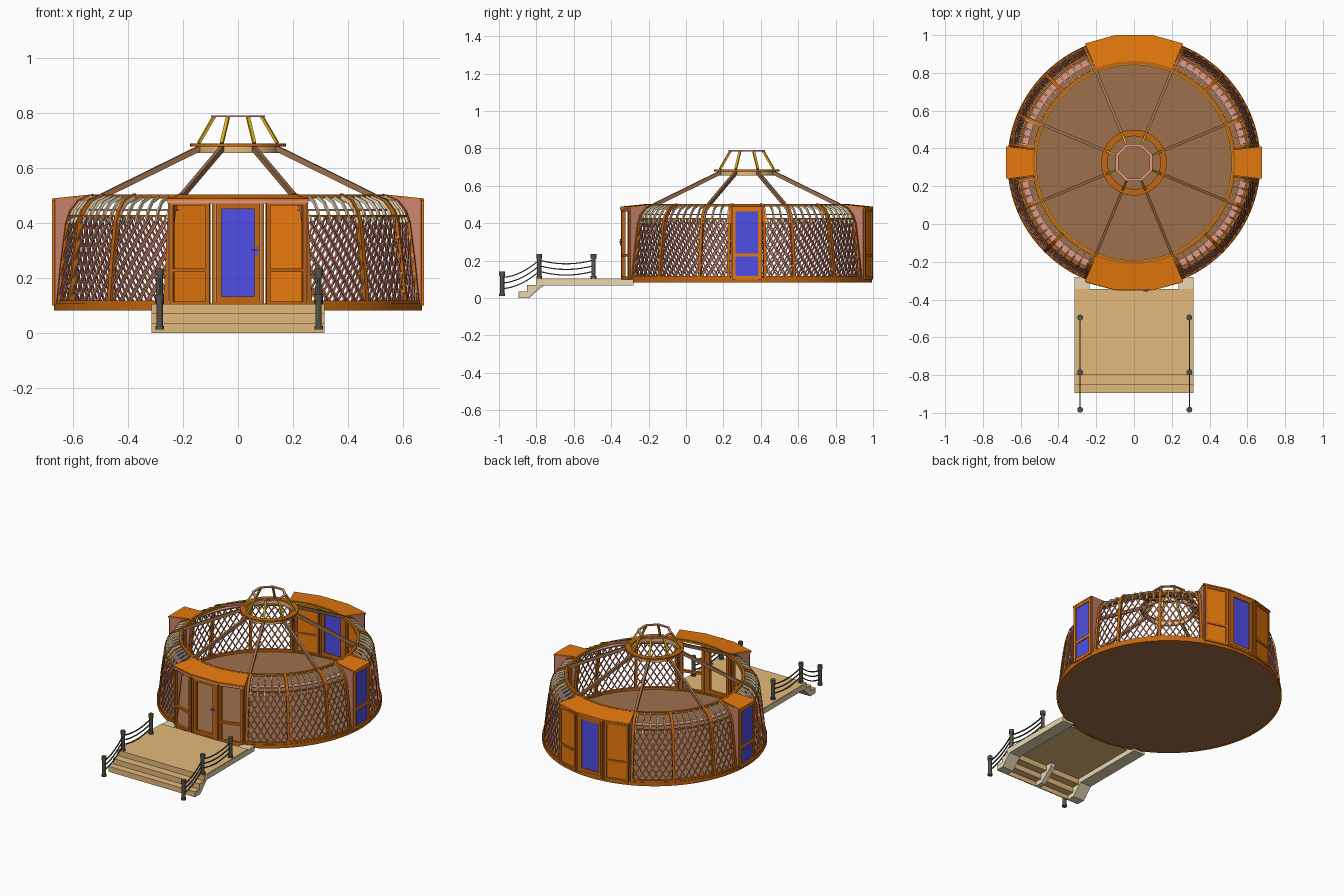
import bpy, bmesh, math
from mathutils import Vector

if "Cube" in bpy.data.objects:
    bpy.data.objects.remove(bpy.data.objects["Cube"])

CX, CY = 0.0, 0.325          # centre of the round house
V = Vector

def mat(name, r, g, b):
    m = bpy.data.materials.new(name)
    lin = lambda c: ((c / 255 + 0.055) / 1.055) ** 2.4 if c > 10 else c / 255 / 12.92
    m.diffuse_color = (lin(r), lin(g), lin(b), 1)
    m.use_nodes = True
    m.node_tree.nodes["Principled BSDF"].inputs["Base Color"].default_value = m.diffuse_color
    return m

ORANGE = mat("orange wood", 233, 122, 14)
FRAME = mat("dark orange wood", 196, 102, 16)
TERRA = mat("terracotta", 205, 132, 110)
PINK = mat("pink", 243, 160, 140)
BROWN = mat("floor brown", 158, 112, 75)
TAN = mat("deck tan", 228, 186, 124)
BEIGE = mat("beige", 240, 225, 184)
BLUE = mat("blue glass", 78, 78, 230)
GRAY = mat("dark gray", 84, 84, 74)
YELLOW = mat("yellow", 222, 176, 22)

def polar(az, r, z):
    a = math.radians(az)
    return V((CX + r * math.cos(a), CY + r * math.sin(a), z))

def sweep(bm, pts, w, d, out=None, closed=False):
    """Rectangular bar along points; d is measured along out (default: away from the centre)."""
    n, rings = len(pts), []
    for i, p in enumerate(pts):
        a = pts[(i - 1) % n] if closed or i else p
        b = pts[(i + 1) % n] if closed or i < n - 1 else p
        t = (b - a).normalized()
        o = V(out) if out else V((p.x - CX, p.y - CY, 0)).normalized()
        s = t.cross(o).normalized()
        o = s.cross(t)
        rings.append([bm.verts.new(p + s * w / 2 * i1 + o * d / 2 * j1)
                      for i1, j1 in ((1, 1), (1, -1), (-1, -1), (-1, 1))])
    for i in range(n if closed else n - 1):
        A, B = rings[i], rings[(i + 1) % n]
        for k in range(4):
            bm.faces.new((A[k], A[(k + 1) % 4], B[(k + 1) % 4], B[k]))
    if not closed:
        bm.faces.new(rings[0])
        bm.faces.new(rings[-1][::-1])

def prism(bm, pts, vec):
    """Solid from a flat outline pushed along vec."""
    lo = [bm.verts.new(p) for p in pts]
    hi = [bm.verts.new(p + V(vec)) for p in pts]
    bm.faces.new(lo)
    bm.faces.new(hi[::-1])
    for i in range(len(pts)):
        j = (i + 1) % len(pts)
        bm.faces.new((lo[i], lo[j], hi[j], hi[i]))

def ring(bm, r, z, w, d, n=72, a0=0):
    sweep(bm, [polar(a0 + 360 * i / n, r, z) for i in range(n)], w, d, closed=True)

def cyl(bm, x, y, z0, z1, r, n=12):
    prism(bm, [V((x + r * math.cos(2 * math.pi * i / n), y + r * math.sin(2 * math.pi * i / n), z0))
               for i in range(n)], (0, 0, z1 - z0))

def finish(name, bm, material, smooth=False):
    bmesh.ops.recalc_face_normals(bm, faces=bm.faces[:])
    me = bpy.data.meshes.new(name)
    bm.to_mesh(me)
    bm.free()
    ob = bpy.data.objects.new(name, me)
    me.materials.append(material)
    bpy.context.collection.objects.link(ob)
    if smooth:
        bpy.ops.object.select_all(action='DESELECT')
        ob.select_set(True)
        bpy.context.view_layer.objects.active = ob
        bpy.ops.object.shade_smooth_by_angle(angle=math.radians(32))
    return ob

# wall profile (radius, height) and radius lookup
PROF = [(.658, .10), (.642, .26), (.624, .40), (.61, .44), (.583, .475), (.53, .497)]

def wall_r(z):
    for (r0, z0), (r1, z1) in zip(PROF, PROF[1:]):
        if z <= z1:
            return r0 + (r1 - r0) * (z - z0) / (z1 - z0)
    return PROF[-1][0]

# round floor: brown top and bottom, orange rim
bm = bmesh.new()
cyl(bm, CX, CY, .083, .1, .655, 96)
finish("floor", bm, BROWN, True)
bm = bmesh.new()
ring(bm, .662, .094, .024, .016, 96)
finish("floor_rim", bm, FRAME, True)

# four lattice wall sections between the bays
S0, S1 = 7.5, 67.5
sections = [(S0, S1), (180 - S1, 180 - S0), (180 + S0, 180 + S1), (360 - S1, 360 - S0)]
inner, outer, ribs = bmesh.new(), bmesh.new(), bmesh.new()
rails, rafters, cornice = bmesh.new(), bmesh.new(), bmesh.new()
Z0, Z1, SHIFT, STEP = .105, .425, 17, 3.5
for a0, a1 in sections:
    for bmx, sgn, off in ((outer, 1, .003), (inner, -1, -.003)):
        for k in range(-5, 24):
            start = a0 + k * STEP + (0 if sgn > 0 else STEP / 2)
            t0, t1 = sorted(((a0 - start) / (sgn * SHIFT), (a1 - start) / (sgn * SHIFT)))
            t0, t1 = max(0, t0), min(1, t1)
            if t1 - t0 < .08:
                continue
            pts = []
            for i in range(5):
                t = t0 + (t1 - t0) * i / 4
                z = Z0 + (Z1 - Z0) * t
                pts.append(polar(start + sgn * SHIFT * t, wall_r(z) + off, z))
            sweep(bmx, pts, .0065, .005)
    # thick curved ribs
    flip = a0 % 180 > 15
    for q in (1, 15, 37.5, 59.3):
        az = a1 - q if flip else a0 + q
        sweep(ribs, [polar(az, r, z) for r, z in PROF], .016, .02)
    # short bent rafters under the top ring
    for i in range(15):
        az = a0 + (i + .5) * (a1 - a0) / 15
        sweep(rafters, [polar(az, r, z) for r, z in PROF[2:]], .007, .012)
    arc = lambda r, z: [polar(a0 + (a1 - a0) * i / 16, r, z) for i in range(17)]
    sweep(rails, arc(wall_r(.425), .425), .008, .014)
    sweep(rails, arc(wall_r(.11), .112), .012, .02)
    sweep(cornice, arc(.585, .447), .006, .036)
finish("lattice_outer", outer, TERRA)
finish("lattice_inner", inner, TERRA)
finish("wall_ribs", ribs, FRAME)
finish("wall_rails", rails, FRAME)
finish("bent_rafters", rafters, BEIGE)
finish("wall_cornice", cornice, PINK)

# ring on top of the walls
bm = bmesh.new()
ring(bm, .53, .497, .014, .016)
finish("wall_top_ring", bm, FRAME)
bm = bmesh.new()
ring(bm, .52, .494, .01, .006)
finish("wall_inner_ring", bm, YELLOW)

# bays: front, back and two sides, as facets around the circle
def facet(frame, fill, p0, p1, z0, z1, fw, rail_z=()):
    u = (p1 - p0).normalized()
    o = V((u.y, -u.x, 0))
    up = lambda p, z: V((p.x, p.y, z))
    for p in (p0 + u * fw / 2, p1 - u * fw / 2):
        sweep(frame, [up(p, z0), up(p, z1)], fw, .02, o)
    for z in (z0 + fw / 2, z1 - fw / 2, *rail_z):
        sweep(frame, [up(p0 + u * fw, z), up(p1 - u * fw, z)], fw, .018, o)
    if fill is not None:
        zc = (z0 + z1) / 2
        sweep(fill, [up(p0 + u * fw, zc), up(p1 - u * fw, zc)], z1 - z0 - 2 * fw, .006, o)

FULL, SLIM = (-22, -8.4, 8.4, 22), (-7, 7)
for name, azc, angs in (("front", 270, FULL), ("back", 90, FULL), ("right", 0, SLIM), ("left", 180, SLIM)):
    frame, glass, panel, cheek, roof = (bmesh.new() for _ in range(5))
    corners = [polar(azc + a, .671, 0) for a in angs]
    for i in range(len(corners) - 1):
        p0, p1 = corners[i], corners[i + 1]
        u = (p1 - p0).normalized() * .004
        p0, p1 = p0 + u, p1 - u
        if angs is SLIM:
            facet(frame, glass, p0, p1, .1, .482, .018, (.23,))
        elif i == 1:
            facet(frame, None, p0, p1, .1, .482, .012)
            e = u * 3.5
            facet(frame, glass if name == "back" else None, p0 + e, p1 - e, .113, .47, .02)
        else:
            facet(frame, panel if name == "back" else None, p0, p1, .1, .478, .014, (.228,))
    # side cheeks filling between curved wall and bay front
    for a in (angs[0], angs[-1]):
        az = azc + a
        line = [(.672, .1), (.672, .485), (.53, .497)] + PROF[::-1][1:]
        t = polar(az + 90, .003, 0) - V((CX, CY, 0))
        prism(cheek, [polar(az, r, z) - t for r, z in line], t * 2)
    # sloped roof slab
    k = 1.02
    top = [polar(azc + a * k, .682, .480) for a in angs]
    n = 6
    ins = [polar(azc + angs[-1] + (angs[0] - angs[-1]) * i / n, .528, .495) for i in range(n + 1)]
    prism(roof, top + ins, (0, 0, .009))
    finish(name + "_bay_frame", frame, FRAME if angs is FULL else ORANGE)
    finish(name + "_bay_cheeks", cheek, TERRA)
    finish(name + "_bay_roof", roof, ORANGE)
    for bmx, nm, m in ((glass, "_bay_glass", BLUE), (panel, "_bay_panels", ORANGE)):
        if bmx.verts:
            finish(name + nm, bmx, m)
        else:
            bmx.free()

# pink strip over the front doors and blue door handle
bm = bmesh.new()
for a, b in zip(FULL, FULL[1:]):
    sweep(bm, [polar(270 + a, .679, .476), polar(270 + b, .679, .476)], .010, .010)
finish("front_header_strip", bm, PINK)
bm = bmesh.new()
sweep(bm, [V((.068, -.348, .28)), V((.068, -.348, .315))], .007, .008, (0, -1, 0))
sweep(bm, [V((.075, -.354, .3)), V((.05, -.354, .3))], .006, .006, (0, -1, 0))
finish("door_handle", bm, BLUE)

# roof poles, crown ring and lantern
poles, struts = bmesh.new(), bmesh.new()
for i in range(8):
    az = 22.5 + 45 * i
    sweep(poles, [polar(az, .535, .497), polar(az, .15, .672)], .015, .02)
    sweep(struts, [polar(az, .155, .69), polar(az, .094, .787)], .012, .01)
finish("roof_poles", poles, BROWN)
finish("lantern_struts", struts, YELLOW)
bm = bmesh.new()
ring(bm, .157, .683, .01, .034, 48)
finish("crown_ring", bm, FRAME, True)
bm = bmesh.new()
ring(bm, .147, .667, .026, .012, 48)
finish("crown_band", bm, TAN, True)
bm = bmesh.new()
ring(bm, .098, .788, .007, .016, 8, 22.5)
finish("lantern_top", bm, PINK)

# porch deck with steps, and its stringers
P = lambda x, pts: [V((x, y, z)) for y, z in pts]
steps = [(-.896, 0), (-.896, .035), (-.85, .035), (-.85, .07), (-.8, .07), (-.8, .105), (-.345, .105),
         (-.345, .099), (-.794, .099), (-.794, .064), (-.844, .064), (-.844, .029), (-.89, .029), (-.89, 0)]
bm = bmesh.new()
prism(bm, P(-.314, steps), (.628, 0, 0))
finish("porch_deck", bm, TAN)
side = [(-.891, 0), (-.891, .03), (-.845, .03), (-.845, .065), (-.795, .065), (-.795, .1)]
bm = bmesh.new()
for x in (-.315, .235):
    prism(bm, P(x, side + [(-.28, .1), (-.28, .068), (-.775, .068), (-.84, 0)]), (.08, 0, 0))
prism(bm, P(-.015, side + [(-.75, .1), (-.75, .075), (-.84, 0)]), (.03, 0, 0))
finish("porch_stringers", bm, BEIGE)

# railing posts with sagging ropes
posts, ropes = bmesh.new(), bmesh.new()
spots = [(-.983, .012), (-.785, .105), (-.495, .105)]
for x in (-.285, .293):
    for y, z in spots:
        cyl(posts, x, y, z, z + .012, .0155)
        cyl(posts, x, y, z, z + .112, .0115)
        cyl(posts, x, y, z + .106, z + .13, .0155)
    for (ya, za), (yb, zb) in zip(spots, spots[1:]):
        for h in (.038, .068, .098):
            pts = []
            for i in range(9):
                t = i / 8
                pts.append(V((x, ya + (yb - ya) * t, za + (zb - za) * t + h - .08 * t * (1 - t))))
            sweep(ropes, pts, .006, .006, (1, 0, 0))
finish("railing_posts", posts, GRAY, True)
finish("railing_ropes", ropes, GRAY)
